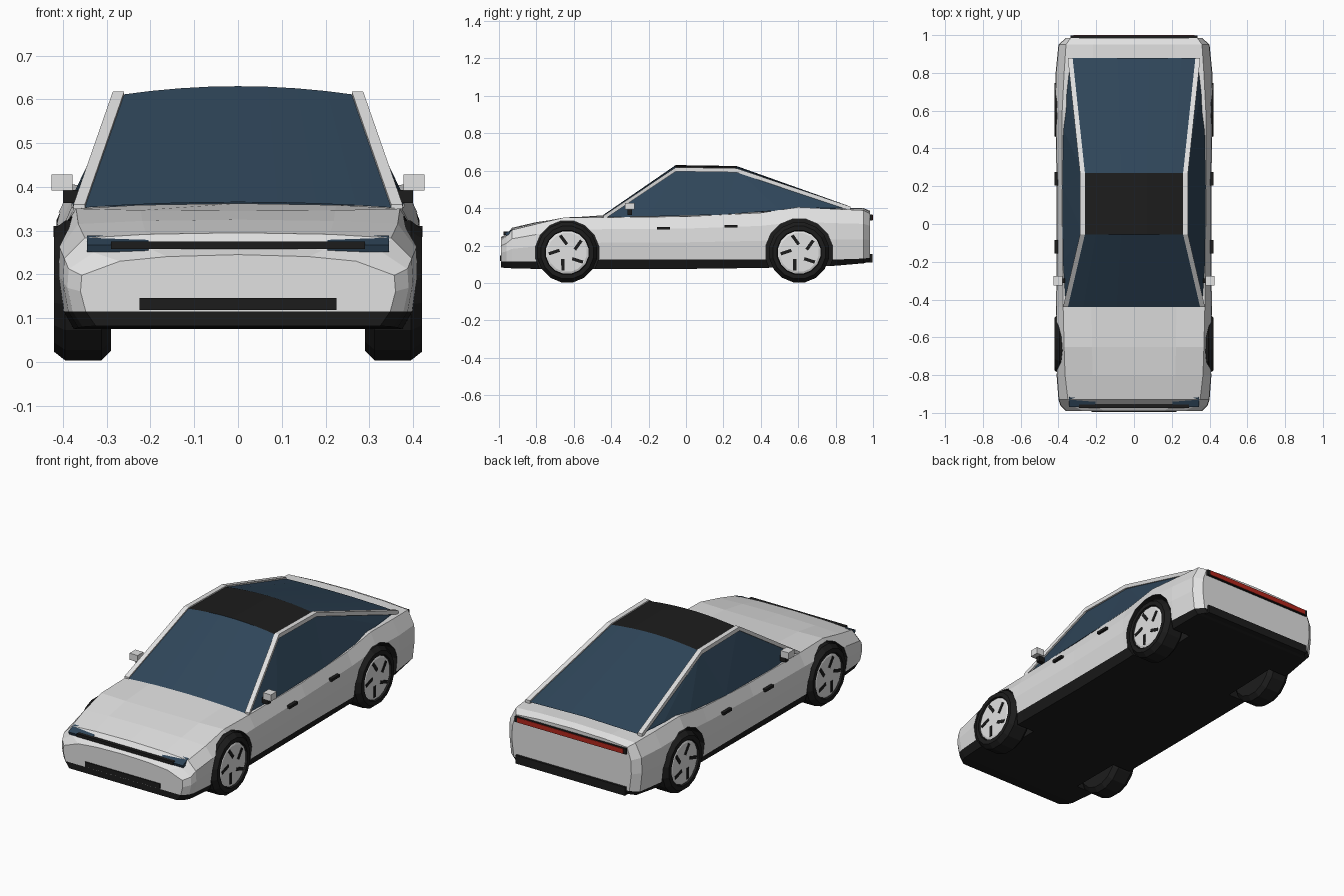
import bpy, bmesh, math
from mathutils import Matrix, Vector

cube = bpy.data.objects.get("Cube")
if cube:
    bpy.data.objects.remove(cube)


def material(name, rgb):
    m = bpy.data.materials.new(name)
    m.use_nodes = True
    m.diffuse_color = (*rgb, 1)
    m.node_tree.nodes["Principled BSDF"].inputs["Base Color"].default_value = (*rgb, 1)
    return m


white = material("white paint", (0.75, 0.75, 0.75))
black = material("black trim", (0.012, 0.012, 0.012))
glass = material("blue glass", (0.028, 0.06, 0.1))
red = material("red lamp", (0.45, 0.02, 0.012))


def finish(name, bm, *mats):
    bmesh.ops.recalc_face_normals(bm, faces=bm.faces)
    mesh = bpy.data.meshes.new(name)
    bm.to_mesh(mesh)
    bm.free()
    for m in mats:
        mesh.materials.append(m)
    obj = bpy.data.objects.new(name, mesh)
    bpy.context.collection.objects.link(obj)
    return obj


def box(name, centre, size, mat, turn=0, axis='X'):
    bm = bmesh.new()
    bmesh.ops.create_cube(bm, size=1)
    place = Matrix.Translation(centre) @ Matrix.Rotation(turn, 4, axis)
    bm.transform(place @ Matrix.Diagonal((*size, 1)))
    return finish(name, bm, mat)


def lathe(name, profile, y, z, side, mat, sides=16):
    """Closed turning of (x, radius) points around a sideways axle."""
    bm = bmesh.new()
    rings = []
    for x, r in profile:
        angles = [math.tau * (k + 0.5) / sides for k in range(sides)]
        rings.append([bm.verts.new((side * x, y + r * math.cos(a), z + r * math.sin(a)))
                      for a in angles])
    for a, b in zip(rings, rings[1:]):
        for k in range(sides):
            n = (k + 1) % sides
            bm.faces.new((a[k], a[n], b[n], b[k]))
    bm.faces.new(rings[0])
    bm.faces.new(rings[-1])
    return finish(name, bm, mat)


# Body stations: y, half width, shoulder x, bottom z, sill z, shoulder z, centre z
stations = [
    (-.99, .36, .27, .082, .115, .23, .245),
    (-.96, .39, .33, .08, .115, .25, .26),
    (-.93, .40, .35, .078, .115, .283, .295),
    (-.8, .41, .365, .075, .115, .315, .325),
    (-.65, .415, .37, .075, .12, .35, .345),
    (-.44, .412, .375, .075, .125, .35, .362),
    (0, .41, .38, .075, .125, .355, .36),
    (.4, .412, .38, .08, .125, .375, .38),
    (.6, .42, .38, .085, .125, .405, .395),
    (.8, .415, .37, .092, .125, .395, .4),
    (.95, .40, .36, .105, .13, .388, .4),
    (.985, .36, .335, .115, .135, .37, .385),
]


def build_body():
    bm = bmesh.new()
    loops = []
    for y, w, s, low, sill, shoulder, top in stations:
        rise = shoulder - sill
        half = [(w - .035, low), (w - .012, sill), (w, sill + rise * .4),
                (w - .003, sill + rise * .72), (s, shoulder),
                (s * .6, shoulder + (top - shoulder) * .7)]
        right = [bm.verts.new((-x, y, z)) for x, z in half]
        left = [bm.verts.new((x, y, z)) for x, z in half]
        loops.append(right + [bm.verts.new((0, y, top))] + left[::-1])
    n = len(loops[0])
    dark = (0, n - 2, n - 1)
    for a, b in zip(loops, loops[1:]):
        for i in range(n):
            j = (i + 1) % n
            f = bm.faces.new((a[i], a[j], b[j], b[i]))
            f.material_index = int(i in dark)
    # End panels in level strips, with the lowest strip dark
    for ring in (loops[0], loops[-1]):
        for i in range(n // 2 - 1):
            f = bm.faces.new((ring[i], ring[i + 1], ring[n - 2 - i], ring[n - 1 - i]))
            f.material_index = int(i == 0)
        m = n // 2
        bm.faces.new((ring[m - 1], ring[m], ring[m + 1]))
    return finish("body", bm, white, black)


body = build_body()
axles = {"front": (-.635, .172), "rear": (.605, .182)}
wheel_z = .163

# Wheel arches cut into the body
for end, (y, r) in axles.items():
    for side in (-1, 1):
        cutter = lathe("arch_cutter", [(.27, r), (.5, r)], y, wheel_z, side, white)
        cutter.data.materials.append(black)
        for p in cutter.data.polygons:
            p.material_index = 1
        mod = body.modifiers.new("arch", 'BOOLEAN')
        mod.operation = 'DIFFERENCE'
        mod.solver = 'EXACT'
        mod.object = cutter
        bpy.context.view_layer.objects.active = body
        bpy.ops.object.modifier_apply(modifier=mod.name)
        bpy.data.objects.remove(cutter)

# Cabin: crowned windscreen, roof and rear window, with faceted side windows
corners = [(.36, -.44, .352, .013), (.27, -.055, .61, .02),
           (.27, .27, .605, .02), (.335, .88, .4, .008)]
sill_line = [(.376, -.2, .355), (.38, .2, .365), (.374, .5, .388), (.355, .7, .402)]
bm = bmesh.new()
cols = 8
rows = []
for x, y, z, crown in corners:
    ts = [2 * k / cols - 1 for k in range(cols + 1)]
    rows.append([bm.verts.new((x * t, y, z + crown * (1 - t * t))) for t in ts])
for i, (a, b) in enumerate(zip(rows, rows[1:])):
    for k in range(cols):
        bm.faces.new((a[k], a[k + 1], b[k + 1], b[k])).material_index = int(i == 1)
edges = []
for side, col in ((-1, 0), (1, cols)):
    a, b, c, d = (row[col] for row in rows)
    s = [bm.verts.new((side * x, y, z)) for x, y, z in sill_line]
    for tri in ((a, s[0], b), (b, s[0], s[1]), (b, s[1], c),
                (c, s[1], s[2]), (c, s[2], s[3]), (c, s[3], d)):
        bm.faces.new(tri)
    edges.append(s)
bm.faces.new(rows[0] + edges[1] + rows[3][::-1] + edges[0][::-1])
finish("cabin", bm, glass, black)

# White pillars running over the roof edge
for side, label in ((-1, "right"), (1, "left")):
    bm = bmesh.new()
    rings = []
    for x, y, z, _ in corners:
        rings.append([bm.verts.new((side * (x + dx), y, z + dz)) for dx, dz in
                      ((-.01, -.014), (.016, -.014), (.016, .008), (-.01, .008))])
    for a, b in zip(rings, rings[1:]):
        for k in range(4):
            n = (k + 1) % 4
            bm.faces.new((a[k], a[n], b[n], b[k]))
    bm.faces.new(rings[0])
    bm.faces.new(rings[-1])
    finish(label + "_pillar", bm, white)

    # Mirrors, handles and headlamps
    box(label + "_mirror_stalk", (side * .382, -.3, .378), (.035, .025, .03), black)
    box(label + "_mirror", (side * .402, -.3, .41), (.048, .05, .036), white)
    box(label + "_front_handle", (side * .41, -.12, .292), (.024, .07, .014), black)
    box(label + "_rear_handle", (side * .41, .24, .303), (.024, .07, .014), black)
    box(label + "_headlamp", (side * .275, -.94, .27), (.14, .055, .017), glass, .4)

    # Wheels with slotted rims
    for end, (y, _) in axles.items():
        name = f"{end}_{label}_"
        lathe(name + "tyre", [(.29, .1), (.29, .14), (.312, .163), (.395, .163),
                              (.42, .143), (.42, .12), (.405, .118)],
              y, wheel_z, side, black)
        lathe(name + "rim", [(.395, .115), (.412, .115), (.416, .105)],
              y, wheel_z, side, white)
        for k in range(5):
            a = math.tau * k / 5 + .6
            spot = Vector((side * .416, y + .07 * math.cos(a), wheel_z + .07 * math.sin(a)))
            box(f"{name}slot_{k}", spot, (.006, .06, .017), black, a + .35)

# Nose trim
box("light_bar", (0, -.965, .266), (.58, .02, .017), black)
box("lower_grille", (0, -.991, .132), (.45, .009, .027), black)

# Tail trim
box("tail_lamp_housing", (0, .984, .35), (.67, .026, .03), black)
box("tail_lamp", (0, .997, .35), (.64, .006, .026), red)
box("rear_bumper", (0, .975, .132), (.66, .045, .045), black)
